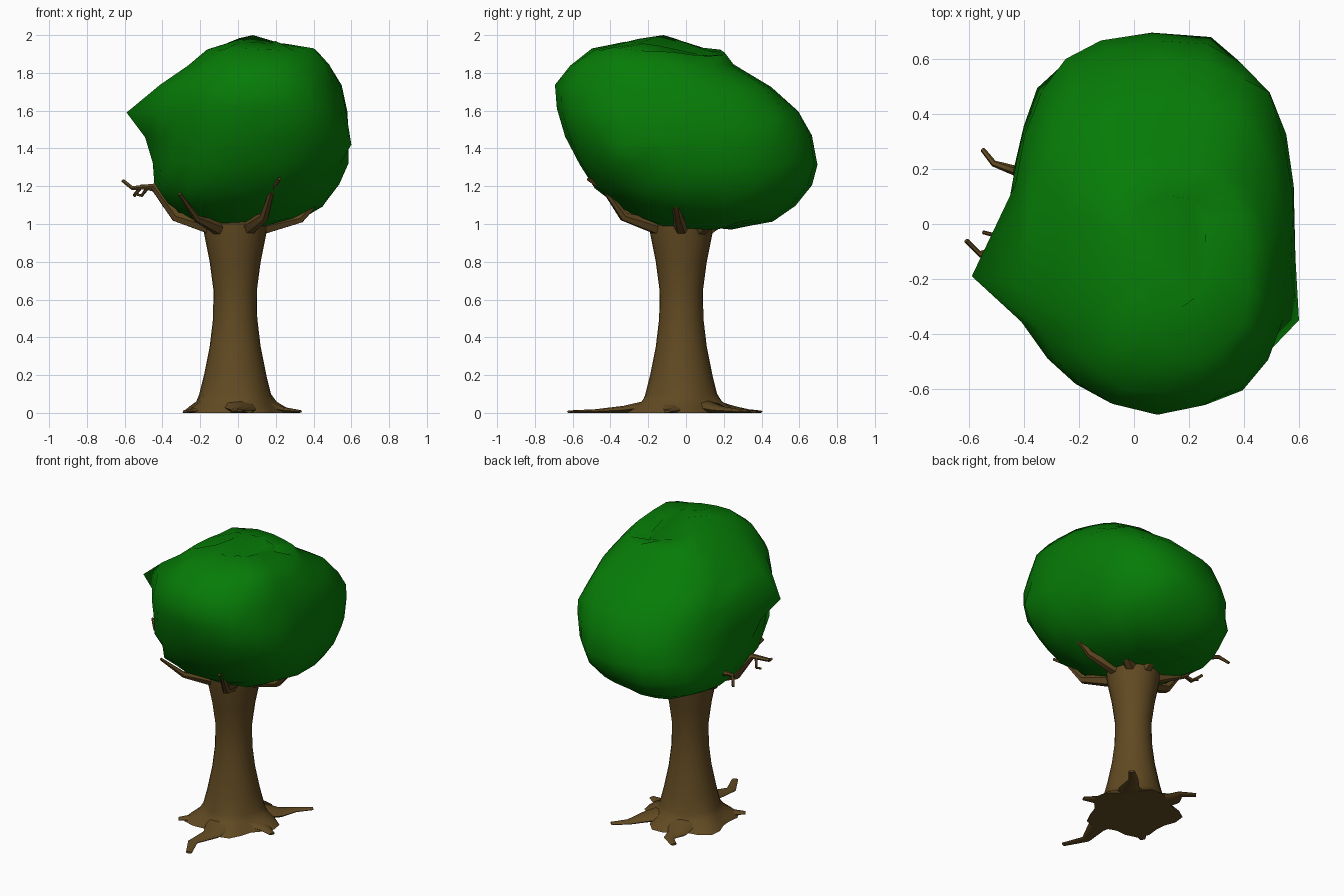
import bpy
import bmesh
import random
from math import sin, cos, pi, radians, copysign
from mathutils import Vector

random.seed(4)
default_cube = bpy.data.objects.get("Cube")
if default_cube:
    bpy.data.objects.remove(default_cube, do_unlink=True)


def make_material(name, colour):
    material = bpy.data.materials.new(name)
    material.use_nodes = True
    material.diffuse_color = (*colour, 1)
    shader = material.node_tree.nodes["Principled BSDF"]
    shader.inputs["Base Color"].default_value = (*colour, 1)
    shader.inputs["Roughness"].default_value = 0.9
    return material


leaf_green = make_material("leaf_green", (0.002, 0.2, 0.002))
bark_brown = make_material("bark_brown", (0.12, 0.068, 0.016))


def loft(name, rings, material, angle=50):
    """Skin a list of equally long point rings and close both ends."""
    bm = bmesh.new()
    loops = [[bm.verts.new(point) for point in ring] for ring in rings]
    count = len(loops[0])
    for lower, upper in zip(loops, loops[1:]):
        for i in range(count):
            j = (i + 1) % count
            bm.faces.new((lower[i], lower[j], upper[j], upper[i]))
    bm.faces.new(loops[0][::-1])
    bm.faces.new(loops[-1])
    bmesh.ops.recalc_face_normals(bm, faces=bm.faces)
    mesh = bpy.data.meshes.new(name)
    bm.to_mesh(mesh)
    bm.free()
    mesh.materials.append(material)
    obj = bpy.data.objects.new(name, mesh)
    bpy.context.collection.objects.link(obj)
    bpy.ops.object.select_all(action="DESELECT")
    obj.select_set(True)
    bpy.context.view_layer.objects.active = obj
    bpy.ops.object.shade_smooth_by_angle(angle=radians(angle))
    return obj


def limb(name, path, start, end, sides=6, flatten=1.0):
    """Tapered tube along a path; flatten squashes its height."""
    points = [Vector(p) for p in path]
    last = len(points) - 1
    rings = []
    for k, point in enumerate(points):
        along = (points[min(k + 1, last)] - points[max(k - 1, 0)]).normalized()
        side = along.cross(Vector((0, 0, 1))).normalized()
        up = side.cross(along)
        radius = end + (start - end) * (1 - k / last) ** 1.8
        ring = []
        for i in range(sides):
            a = 2 * pi * i / sides
            p = point + radius * (side * cos(a) + up * sin(a) * flatten)
            p.z = max(p.z, 0)
            ring.append(p)
        rings.append(ring)
    return loft(name, rings, bark_brown)


# Trunk: waisted column with a flared, uneven foot
trunk_profile = [(0, 0.28), (0.03, 0.25), (0.06, 0.21), (0.1, 0.19),
                 (0.2, 0.165), (0.35, 0.135), (0.5, 0.117), (0.65, 0.115),
                 (0.8, 0.135), (0.95, 0.165), (1.0, 0.17), (1.05, 0.12)]
trunk_rings = []
for z, r in trunk_profile:
    flare = 0.12 * max(0, 1 - z / 0.1)
    ring = []
    for i in range(24):
        a = 2 * pi * i / 24
        radius = r * (1 + flare * sin(5 * a + 1))
        ring.append((-0.015 + radius * cos(a), -0.025 + radius * sin(a), z))
    trunk_rings.append(ring)
loft("trunk", trunk_rings, bark_brown)

# Roots: flattened, crooked limbs spreading over the ground
root_paths = [
    [(0, -0.15), (0.03, -0.33), (-0.01, -0.48), (0.06, -0.62)],
    [(0.08, 0.08), (0.19, 0.18), (0.24, 0.28), (0.32, 0.36)],
    [(-0.06, 0.12), (-0.11, 0.25), (-0.1, 0.33), (-0.18, 0.39)],
    [(-0.1, -0.1), (-0.19, -0.18), (-0.28, -0.25)],
    [(0.12, -0.06), (0.24, -0.06), (0.33, -0.1)],
]
for number, path in enumerate(root_paths):
    heights = [0.04, 0.015, 0.008, 0.006]
    points = [(x, y, h) for (x, y), h in zip(path, heights)]
    limb("root_%d" % number, points, 0.11, 0.02, 8, 0.35)

# Branches: thin limbs spreading out under the foliage
branch_paths = [
    [(-0.1, -0.06, 0.97), (-0.33, -0.08, 1.04), (-0.45, -0.08, 1.2),
     (-0.56, -0.11, 1.19), (-0.61, -0.06, 1.23)],
    [(-0.09, 0.05, 0.97), (-0.3, 0.13, 1.04), (-0.42, 0.19, 1.18),
     (-0.51, 0.22, 1.2), (-0.55, 0.27, 1.15)],
    [(0.04, -0.11, 0.97), (0.14, -0.33, 1.04), (0.18, -0.43, 1.18),
     (0.22, -0.52, 1.24)],
    [(-0.08, -0.12, 0.97), (-0.22, -0.28, 1.03), (-0.31, -0.4, 1.16)],
    [(0.08, -0.02, 0.97), (0.33, -0.04, 1.03), (0.45, -0.06, 1.15),
     (0.52, -0.07, 1.23)],
    [(0.07, 0.06, 0.97), (0.25, 0.17, 1.03), (0.36, 0.22, 1.12)],
    [(0, 0.1, 0.97), (0, 0.22, 1.03), (-0.05, 0.34, 1.1)],
]
for number, path in enumerate(branch_paths):
    limb("branch_%d" % number, path, 0.045, 0.009)
limb("twig", [(-0.48, -0.08, 1.19), (-0.51, -0.04, 1.15),
              (-0.55, -0.03, 1.16)], 0.01, 0.007)

# Foliage: lopsided crown, each level given as height, x range and y range
levels = [
    (0.98, -0.14, 0.18, -0.1, 0.25), (1.02, -0.28, 0.32, -0.24, 0.46),
    (1.1, -0.41, 0.45, -0.37, 0.58), (1.2, -0.45, 0.53, -0.49, 0.66),
    (1.32, -0.45, 0.58, -0.58, 0.68), (1.46, -0.44, 0.6, -0.65, 0.67),
    (1.6, -0.42, 0.59, -0.68, 0.6), (1.73, -0.38, 0.55, -0.68, 0.46),
    (1.84, -0.27, 0.49, -0.61, 0.26), (1.92, -0.17, 0.41, -0.5, 0.2),
    (1.96, -0.04, 0.26, -0.32, 0.08),
]
# Tufts and dents: where the nearest surface is pulled to, and the reach
tufts = [(Vector((-0.59, -0.19, 1.59)), 0.22),
         (Vector((0.28, 0.68, 1.32)), 0.16),
         (Vector((0.4, -0.36, 1.93)), 0.18),
         (Vector((0.6, -0.35, 1.42)), 0.16),
         (Vector((0.49, 0.48, 1.55)), 0.15),
         (Vector((0.47, -0.1, 1.13)), 0.12),
         (Vector((0.24, 0.07, 1.86)), 0.25),
         (Vector((0.08, -0.12, 2.0)), 0.13)]


def superellipse(value):
    return copysign(abs(value) ** 0.82, value)


crown_rings = []
for z, x0, x1, y0, y1 in levels:
    ring = []
    for i in range(22):
        a = 2 * pi * (i + 0.5) / 22
        bump = 1 + 0.02 * sin(3 * a + 7 * z) + random.uniform(-0.025, 0.01)
        x = (x0 + x1) / 2 + (x1 - x0) / 2 * superellipse(cos(a)) * bump
        y = (y0 + y1) / 2 + (y1 - y0) / 2 * superellipse(sin(a)) * bump
        ring.append(Vector((x, y, z + random.uniform(-0.012, 0.012))))
    crown_rings.append(ring)

crown_points = [p for ring in crown_rings for p in ring]
for tip, reach in tufts:
    base = min(crown_points, key=lambda p: (p - tip).length).copy()
    for p in crown_points:
        weight = max(0, 1 - (p - base).length / reach)
        p += (tip - base) * weight
loft("foliage", crown_rings, leaf_green, 60)
